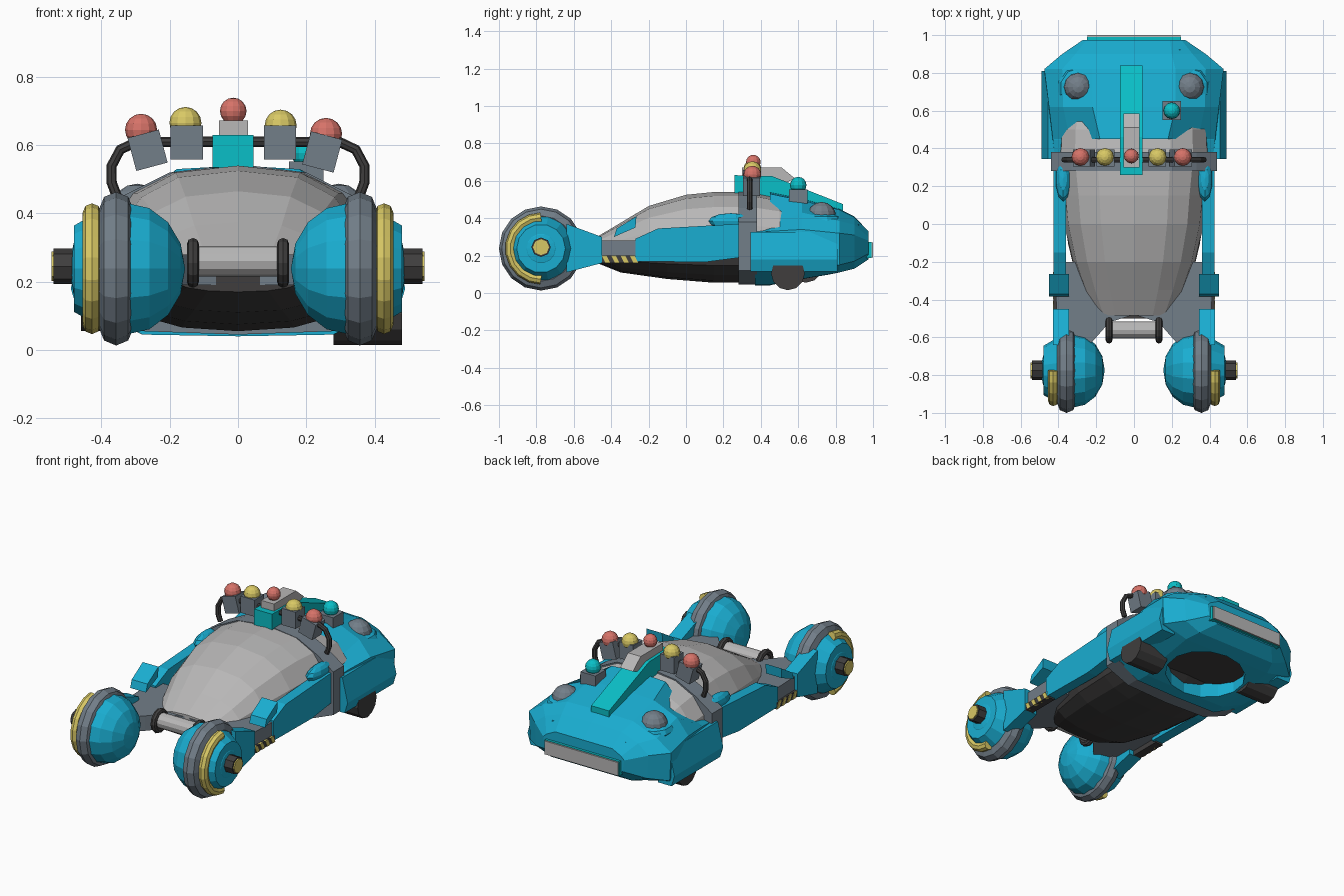
import bpy, bmesh
from math import sin, cos, pi, radians
from mathutils import Matrix, Vector

if "Cube" in bpy.data.objects:
    bpy.data.objects.remove(bpy.data.objects["Cube"])


def mat(name, r, g, b):
    m = bpy.data.materials.new(name)
    m.diffuse_color = (r, g, b, 1)
    m.use_nodes = True
    m.node_tree.nodes["Principled BSDF"].inputs["Base Color"].default_value = m.diffuse_color
    return m


BLUE = mat("blue", .01, .42, .64)
TEAL = mat("teal", .003, .52, .57)
RED = mat("red", .67, .17, .14)
YELLOW = mat("yellow", .69, .58, .13)
SLATE = mat("slate", .17, .21, .25)
DARK = mat("dark", .05, .048, .048)
LIGHT = mat("light_grey", .48, .475, .475)


def finish(name, bm, color, mirror=False):
    bmesh.ops.recalc_face_normals(bm, faces=bm.faces)
    me = bpy.data.meshes.new(name)
    bm.to_mesh(me)
    bm.free()
    me.materials.append(color)
    ob = bpy.data.objects.new(name, me)
    bpy.context.collection.objects.link(ob)
    if mirror:
        ob.modifiers.new("mirror", 'MIRROR').use_mirror_merge = False
    return ob


def box(name, c, size, color, mirror=False, tilt=0):
    bm = bmesh.new()
    m = Matrix.Translation(c) @ Matrix.Rotation(radians(tilt), 4, 'Y') @ Matrix.Diagonal((*size, 1))
    bmesh.ops.create_cube(bm, size=1, matrix=m)
    return finish(name, bm, color, mirror)


def ball(name, c, r, color, mirror=False, u=12, v=8, axis_x=False):
    bm = bmesh.new()
    r = r if isinstance(r, tuple) else (r, r, r)
    m = Matrix.Translation(c) @ Matrix.Diagonal((*r, 1))
    if axis_x:
        m = m @ Matrix.Rotation(pi / 2, 4, 'Y')
    bmesh.ops.create_uvsphere(bm, u_segments=u, v_segments=v, radius=1, matrix=m)
    return finish(name, bm, color, mirror)


def rod(name, c, r, length, color, mirror=False, n=10, r2=None):
    # cylinder or cone lying along x, r2 is the radius at its +x end
    bm = bmesh.new()
    m = Matrix.Translation(c) @ Matrix.Rotation(pi / 2, 4, 'Y')
    bmesh.ops.create_cone(bm, cap_ends=True, segments=n, radius1=r, radius2=r2 or r, depth=length, matrix=m)
    return finish(name, bm, color, mirror)


def oval(name, c, size, color):
    bm = bmesh.new()
    m = Matrix.Translation(c) @ Matrix.Diagonal((*size, 1))
    bmesh.ops.create_cone(bm, cap_ends=True, segments=14, radius1=1, radius2=1, depth=1, matrix=m)
    return finish(name, bm, color)


def prism(name, pts, axis, a, b, color, mirror=False):
    # outline in the two other axes, extruded from a to b
    bm = bmesh.new()

    def place(p, t):
        q = list(p)
        q.insert('xyz'.index(axis), t)
        return q
    f = bm.faces.new([bm.verts.new(place(p, a)) for p in pts])
    ext = bmesh.ops.extrude_face_region(bm, geom=[f])["geom"]
    off = Vector(place((0, 0), b - a))
    bmesh.ops.translate(bm, vec=off, verts=[g for g in ext if isinstance(g, bmesh.types.BMVert)])
    return finish(name, bm, color, mirror)


def loft(name, sections, color):
    # each section: y and a half outline (x, z) from the top centre to the bottom centre
    bm = bmesh.new()
    rings = []
    for y, half in sections:
        full = list(half) + [(-x, z) for x, z in reversed(half) if x > 1e-4]
        rings.append([bm.verts.new((x, y, z)) for x, z in full])
    n = len(rings[0])
    for p, q in zip(rings, rings[1:]):
        for i in range(n):
            j = (i + 1) % n
            bm.faces.new((p[i], p[j], q[j], q[i]))
    bm.faces.new(rings[0])
    bm.faces.new(rings[-1])
    return finish(name, bm, color)


def dome(w, base, tip, n=4, power=.85):
    # half outline of a rounded shell, with a flat base
    pts = [(w * sin(i * pi / 2 / n) ** power, base + (tip - base) * max(cos(i * pi / 2 / n), 0) ** power)
           for i in range(n + 1)]
    return pts + [(0, base)]


def tube(name, pts, r, color, closed=False, mirror=False, res=2):
    cu = bpy.data.curves.new(name, 'CURVE')
    cu.dimensions = '3D'
    cu.bevel_depth, cu.bevel_resolution, cu.use_fill_caps = r, res, True
    sp = cu.splines.new('POLY')
    sp.points.add(len(pts) - 1)
    for p, co in zip(sp.points, pts):
        p.co = (*co, 1)
    sp.use_cyclic_u = closed
    tmp = bpy.data.objects.new(name + "_path", cu)
    bm = bmesh.new()
    bm.from_mesh(bpy.data.meshes.new_from_object(tmp))
    for f in bm.faces:
        f.smooth = False
        f.material_index = 0
    bpy.data.objects.remove(tmp)
    return finish(name, bm, color, mirror)


def arc(x, y, z, r, a0, a1, n):
    return [(x, y + r * cos(radians(a0 + (a1 - a0) * i / n)), z + r * sin(radians(a0 + (a1 - a0) * i / n)))
            for i in range(n + 1)]


# canopy and dark belly
loft("canopy", [(y, dome(w, .2, t, power=.78)) for y, w, t in (
    (-.485, .21, .295), (-.35, .27, .375), (-.2, .325, .465), (0, .37, .525),
    (.15, .385, .54), (.35, .41, .54), (.5, .405, .51), (.64, .37, .45))], LIGHT)
loft("belly", [(y, dome(w, .22, t)) for y, w, t in (
    (-.5, .2, .17), (-.35, .29, .11), (-.1, .35, .075), (.15, .37, .055), (.38, .37, .055),
    (.5, .34, .15), (.85, .22, .17))], DARK)

# hoop around the body
hoop = [(0, .545), (.2, .52), (.33, .455), (.44, .38), (.44, .12), (.28, .055), (0, .045)]
loft("body_hoop", [(.28, hoop), (.38, hoop)], SLATE)

# rear shell with an oval opening underneath
shell = loft("rear_shell", [
    (.37, [(0, .42), (.16, .42), (.32, .34), (.42, .32), (.43, .12), (.28, .045), (0, .04)]),
    (.448, [(0, .45), (.18, .45), (.34, .36), (.43, .33), (.44, .12), (.28, .045), (0, .04)]),
    (.45, [(0, .54), (.18, .53), (.34, .36), (.43, .33), (.44, .12), (.28, .045), (0, .04)]),
    (.62, [(0, .505), (.22, .495), (.375, .43), (.45, .34), (.46, .13), (.3, .075), (0, .07)]),
    (.82, [(0, .45), (.22, .445), (.38, .385), (.475, .32), (.465, .15), (.3, .11), (0, .11)]),
    (.90, [(0, .41), (.2, .405), (.31, .365), (.38, .31), (.37, .17), (.27, .13), (0, .13)]),
    (.975, [(0, .33), (.19, .33), (.25, .30), (.27, .28), (.26, .21), (.2, .18), (0, .18)])], BLUE)
cutter = oval("opening_cutter", (0, .63, .05), (.25, .19, .26), DARK)
cutter.hide_render = True
cut = shell.modifiers.new("opening", 'BOOLEAN')
cut.operation, cut.object, cut.solver = 'DIFFERENCE', cutter, 'EXACT'
bpy.context.view_layer.objects.active = shell
bpy.ops.object.modifier_apply(modifier="opening")
bpy.data.objects.remove(cutter)
oval("opening_floor", (0, .63, .16), (.255, .195, .05), DARK)

# rear side pods, bumper, domes and small wheels
prism("side_pod", [(.38, .31), (.455, .325), (.49, .18), (.47, .115), (.38, .115)], 'y', .345, .81, BLUE, True)
box("rear_bumper", (0, .966, .23), (.5, .05, .085), TEAL)
prism("bumper_lip", [(-.245, .335), (.245, .335), (.245, .365), (-.245, .365)], 'y', .89, .925, BLUE)
box("bumper_plate", (0, .993, .23), (.49, .014, .08), LIGHT)
ball("rear_dome", (.295, .725, .41), .077, SLATE, True)
ball("dome_collar", (.295, .72, .385), (.11, .12, .05), BLUE, True, 10, 6)
rod("rear_wheel_right", (.38, .545, .105), .09, .2, DARK, n=12)
rod("rear_wheel_left", (-.36, .64, .145), .09, .2, DARK, n=12)

# side panels, ovals and front shoulder blocks
prism("side_panel", [(-.27, .17), (-.27, .29), (-.15, .345), (.29, .37), (.29, .19), (.1, .165)],
      'x', .36, .425, BLUE, True)
ball("side_oval", (.375, .24, .385), (.04, .12, .042), BLUE, True, 10, 6)
prism("shoulder_block", [(-.385, .30), (-.27, .35), (-.265, .41), (-.37, .345)], 'x', .345, .45, BLUE, True)

# nose deck, wheel arms and warning stripes
prism("nose_deck", [(0, -.48), (.13, -.52), (.2, -.6), (.26, -.66), (.36, -.66), (.41, -.45), (.42, -.2), (0, -.2)],
      'z', .19, .28, SLATE, True)
prism("wheel_arm", [(-.64, .11), (-.64, .37), (-.45, .30), (-.45, .16)], 'x', .345, .43, BLUE, True)
box("stripe_base", (.40, -.355, .18), (.05, .2, .04), DARK, True)
for i in range(4):
    y = -.45 + i * .05
    prism("warning_stripe", [(y, .2), (y + .025, .2), (y + .045, .16), (y + .02, .16)], 'x', .41, .428, YELLOW, True)

# front cross bar with its two rings
rod("cross_bar", (0, -.56, .26), .045, .27, LIGHT, n=12)
tube("cross_bar_ring", arc(.132, -.56, .255, .055, 0, 330, 11), .018, DARK, True, True)

# front wheels
WY, WZ = -.775, .238
ball("wheel_dome", (.325, WY, WZ), (.17, .197, .197), BLUE, True, 14, 8, True)
rod("wheel_disc", (.42, WY, WZ), .2, .12, BLUE, True, 14, .13)
tube("tire", arc(.357, WY, WZ, .175, 0, 337.5, 15), .05, SLATE, True, True)
tube("wheel_arc", arc(.428, WY, WZ, .165, 90, 270, 9), .027, YELLOW, False, True)
rod("hub", (.49, WY, .245), .052, .1, DARK, True, 8)
rod("hub_cap", (.54, WY, .245), .043, .014, YELLOW, True, 8)

# top fin with its grey cap
prism("fin", [(.26, .535), (.26, .63), (.46, .625), (.84, .475), (.84, .43), (.5, .48)], 'x', -.075, .045, TEAL)
prism("fin_cap", [(.3, .6), (.3, .672), (.51, .672), (.585, .61), (.5, .58)], 'x', -.055, .03, LIGHT)

# light bar and lamps
bar = [(.355, .45), (.37, .49), (.37, .54), (.345, .587), (.3, .608), (.1, .61)]
tube("light_bar", [(-x, .34, z) for x, z in bar] + [(x, .34, z) for x, z in reversed(bar)], .015, DARK)
for x, z, tilt, bx, bz, color in ((-.265, .585, -15, -.284, .645, RED), (-.15, .608, 0, -.154, .665, YELLOW),
                                  (.123, .608, 0, .125, .657, YELLOW), (.247, .58, 15, .258, .633, RED)):
    box("lamp_base", (x, .35, z), (.095, .09, .1), SLATE, tilt=tilt)
    ball("lamp", (bx, .355, bz), .047, color)
ball("centre_lamp", (-.014, .36, .70), .039, RED)
box("beacon_base", (.2, .6, .515), (.1, .1, .075), SLATE)
ball("beacon", (.2, .6, .577), .044, TEAL)
